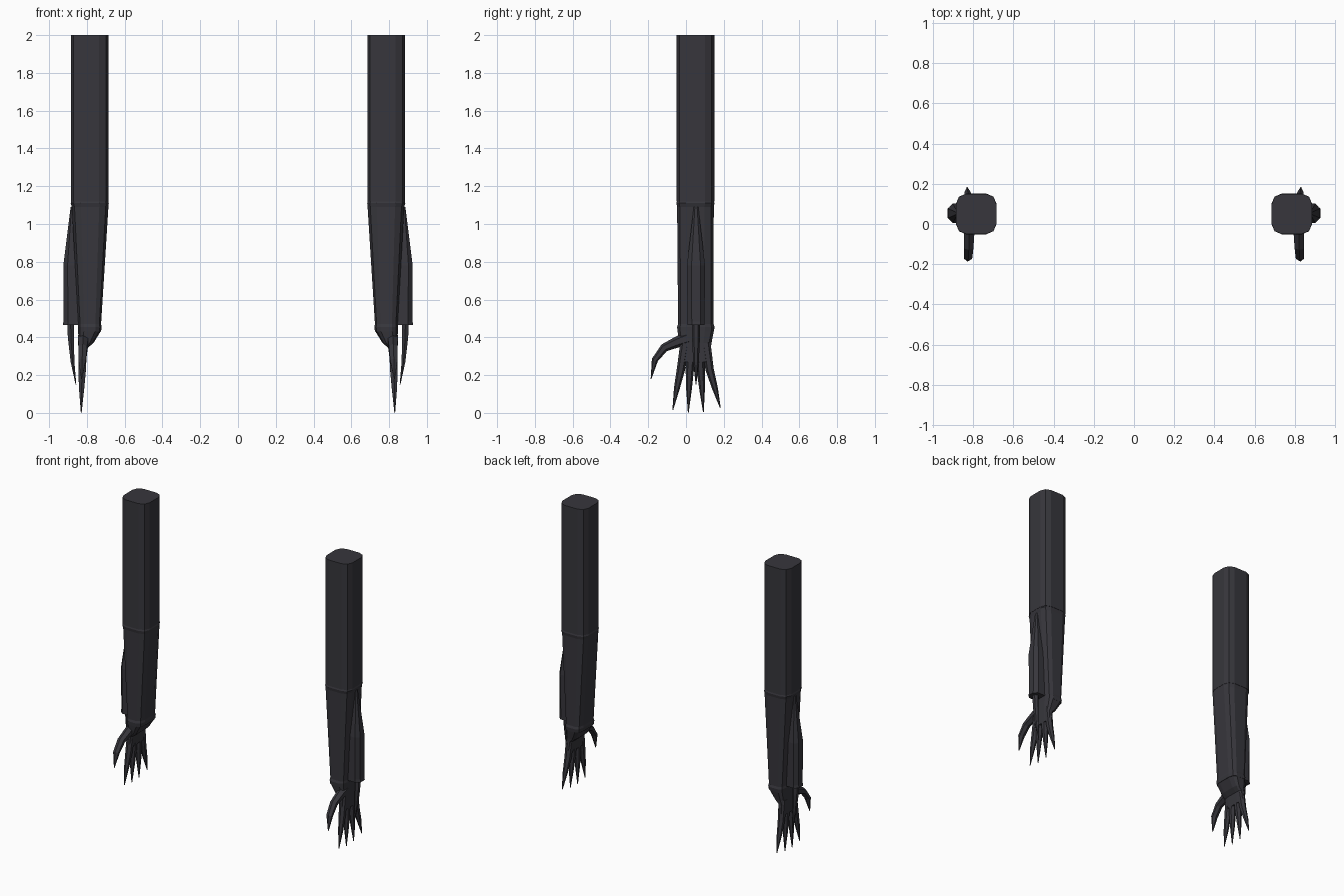
import bpy
import bmesh
from mathutils import Vector

cube = bpy.data.objects.get("Cube")
if cube:
    bpy.data.objects.remove(cube, do_unlink=True)

charcoal = bpy.data.materials.new("charcoal")
charcoal.use_nodes = True
colour = (0.038, 0.037, 0.045, 1)
charcoal.diffuse_color = colour
charcoal.node_tree.nodes["Principled BSDF"].inputs["Base Color"].default_value = colour


def box_ring(z, x0, x1, y0, y1, cut=0.25, corner=0.075):
    """Twelve-sided ring: a rectangle with corners rounded in two facets."""
    cx, cy, hx, hy = (x0 + x1) / 2, (y0 + y1) / 2, (x1 - x0) / 2, (y1 - y0) / 2
    a, b = 1 - 2 * cut, 1 - 2 * corner
    quarter = [(1, a), (b, b), (a, 1)]
    points = []
    for turn in range(4):
        for u, v in quarter:
            for _ in range(turn):
                u, v = -v, u
            points.append((cx + u * hx, cy + v * hy, z))
    return points


def loft(name, rings, side):
    """Skin a stack of matching rings and close both ends."""
    bm = bmesh.new()
    layers = [[bm.verts.new((p[0] * side, p[1], p[2])) for p in r] for r in rings]
    n = len(layers[0])
    for low, high in zip(layers, layers[1:]):
        for i in range(n):
            j = (i + 1) % n
            bm.faces.new((low[i], low[j], high[j], high[i]))
    bm.faces.new(layers[0])
    bm.faces.new(layers[-1])
    bmesh.ops.remove_doubles(bm, verts=bm.verts, dist=0.0002)
    bmesh.ops.recalc_face_normals(bm, faces=bm.faces)
    mesh = bpy.data.meshes.new(name)
    bm.to_mesh(mesh)
    bm.free()
    mesh.materials.append(charcoal)
    obj = bpy.data.objects.new(name, mesh)
    bpy.context.collection.objects.link(obj)
    return obj


def claw(name, path, side):
    """Six-sided tapering claw along (x, y, z, thickness in x, width) stations in the y-z plane."""
    spots = [Vector(p[:3]) for p in path]
    rings = []
    for i, (spot, p) in enumerate(zip(spots, path)):
        along = spots[min(i + 1, len(spots) - 1)] - spots[max(i - 1, 0)]
        across = Vector((0, -along.z, along.y)).normalized()
        hx, hw = p[3] / 2, p[4] / 2
        outline = [(0, 1), (1, 0.5), (1, -0.5), (0, -1), (-1, -0.5), (-1, 0.5)]
        rings.append([spot + Vector((u * hx, 0, 0)) + across * (v * hw) for u, v in outline])
    loft(name, rings, side)


for label, side in (("left", 1), ("right", -1)):
    # Upper arm, elbow ridge and tapering forearm with a wrist cuff
    loft(label + "_upper_arm", [box_ring(2, 0.685, 0.885, -0.05, 0.15),
                                box_ring(1.12, 0.685, 0.885, -0.05, 0.15)], side)
    loft(label + "_forearm", [box_ring(1.13, 0.69, 0.88, -0.045, 0.145),
                              box_ring(1.11, 0.684, 0.886, -0.051, 0.151),
                              box_ring(1.09, 0.686, 0.88, -0.047, 0.147),
                              box_ring(0.47, 0.725, 0.845, -0.042, 0.146),
                              box_ring(0.455, 0.722, 0.847, -0.047, 0.151),
                              box_ring(0.43, 0.725, 0.846, -0.045, 0.148)], side)

    # Palm slants from the wide wrist to a thin outer plate
    loft(label + "_palm", [box_ring(0.435, 0.725, 0.846, -0.045, 0.148),
                           box_ring(0.37, 0.765, 0.845, -0.036, 0.135),
                           box_ring(0.345, 0.795, 0.845, -0.034, 0.132),
                           box_ring(0.27, 0.805, 0.845, -0.037, 0.137)], side)

    # Four fingers fanning out
    for number, (root, knuckle, tip, low) in enumerate(
            ((-0.005, -0.027, -0.07, 0.015), (0.03, 0.02, 0.012, 0),
             (0.07, 0.078, 0.092, 0.005), (0.105, 0.125, 0.182, 0.025)), 1):
        claw(f"{label}_finger_{number}",
             [(0.822, root, 0.37, 0.046, 0.05), (0.825, knuckle, 0.23, 0.04, 0.044),
              (0.828, (knuckle + tip) / 2, 0.13, 0.028, 0.031),
              (0.83, tip, low, 0.004, 0.004)], side)

    # Hooked thumb reaching forward
    claw(label + "_thumb",
         [(0.82, 0.01, 0.395, 0.055, 0.07), (0.82, -0.04, 0.378, 0.052, 0.06),
          (0.822, -0.115, 0.345, 0.046, 0.045), (0.825, -0.165, 0.28, 0.04, 0.034),
          (0.828, -0.185, 0.18, 0.004, 0.004)], side)

    # Sheath on the outer side of the forearm, with a spike below it
    def sheath_ring(z, inner, outer, width):
        mid = 0.053
        bend = inner + (outer - inner) * 0.7
        return [(inner, mid - width, z), (bend, mid - width, z), (outer, mid - width / 2, z),
                (outer, mid + width / 2, z), (bend, mid + width, z), (inner, mid + width, z)]

    loft(label + "_sheath", [sheath_ring(0.465, 0.842, 0.928, 0.045),
                             sheath_ring(0.485, 0.842, 0.924, 0.045),
                             sheath_ring(0.78, 0.85, 0.925, 0.048),
                             sheath_ring(1.09, 0.87, 0.886, 0.012)], side)
    claw(label + "_spike",
         [(0.886, 0.053, 0.5, 0.036, 0.045), (0.885, 0.053, 0.4, 0.032, 0.042),
          (0.876, 0.053, 0.27, 0.02, 0.03), (0.858, 0.053, 0.15, 0.004, 0.004)], side)
